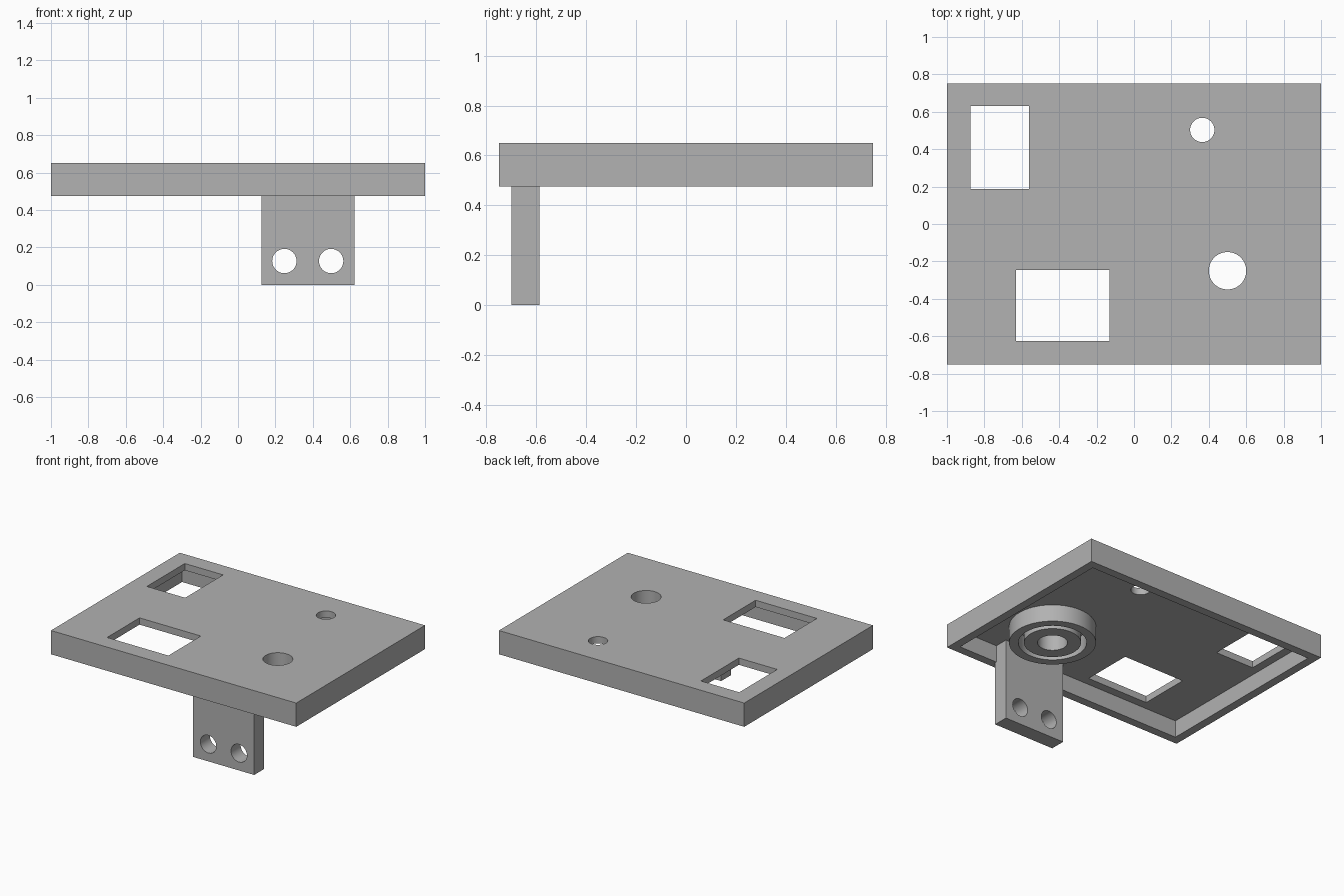
import bpy, math

if "Cube" in bpy.data.objects:
    bpy.data.objects.remove(bpy.data.objects["Cube"], do_unlink=True)

grey = bpy.data.materials.new("plain grey")
grey.use_nodes = True
grey.diffuse_color = (0.445, 0.445, 0.445, 1)
grey.node_tree.nodes["Principled BSDF"].inputs["Base Color"].default_value = grey.diffuse_color

RIM, FLOOR, TOP = 0.475, 0.6, 0.65   # rim underside, deck underside, deck top
WALL = 0.0625


def box(name, x0, x1, y0, y1, z0, z1):
    bpy.ops.mesh.primitive_cube_add(size=1, location=((x0 + x1) / 2, (y0 + y1) / 2, (z0 + z1) / 2))
    ob = bpy.context.object
    ob.name = name
    ob.scale = (x1 - x0, y1 - y0, z1 - z0)
    bpy.ops.object.transform_apply(location=False, rotation=False, scale=True)
    ob.data.materials.append(grey)
    return ob


def cylinder(name, centre, radius, depth, tilt=0):
    bpy.ops.mesh.primitive_cylinder_add(vertices=64, radius=radius, depth=depth,
                                        location=centre, rotation=(tilt, 0, 0))
    ob = bpy.context.object
    ob.name = name
    ob.data.materials.append(grey)
    return ob


def combine(ob, others, operation):
    """Apply each boolean and remove the helper object."""
    for other in others:
        mod = ob.modifiers.new("cut", "BOOLEAN")
        mod.operation, mod.object, mod.solver = operation, other, "EXACT"
        bpy.context.view_layer.objects.active = ob
        bpy.ops.object.modifier_apply(modifier=mod.name)
        bpy.data.objects.remove(other, do_unlink=True)


def finish(ob):
    bpy.ops.object.select_all(action="DESELECT")
    ob.select_set(True)
    bpy.context.view_layer.objects.active = ob
    bpy.ops.object.shade_smooth_by_angle(angle=math.radians(30))


# Hollow tray with its windows and round openings
tray = box("tray", -1, 1, -0.75, 0.75, RIM, TOP)
combine(tray, [
    box("hollow", -1 + WALL, 1 - WALL, -0.75 + WALL, 0.75 - WALL, RIM - 0.1, FLOOR),
    box("tall_window", -0.875, -0.5625, 0.1875, 0.63, RIM - 0.1, TOP + 0.1),
    box("wide_window", -0.63, -0.13, -0.625, -0.247, RIM - 0.1, TOP + 0.1),
    cylinder("small_hole", (0.365, 0.503, FLOOR), 0.065, 0.5),
    cylinder("large_hole", (0.5, -0.25, FLOOR), 0.1, 0.5),
], "DIFFERENCE")
finish(tray)

# Two concentric collars under the large hole
for name, outer, inner in (("outer_collar", 0.29, 0.228), ("inner_collar", 0.19, 0.1)):
    collar = cylinder(name, (0.5, -0.25, (RIM + FLOOR) / 2), outer, FLOOR - RIM)
    combine(collar, [cylinder("bore", (0.5, -0.25, FLOOR), inner, 0.5)], "DIFFERENCE")
    finish(collar)

# Hanging bracket with two bolt holes
bracket = box("bracket", 0.125, 0.622, -0.7, -0.588, 0, FLOOR)
combine(bracket, [cylinder("bolt_hole", (x, -0.65, 0.127), 0.065, 0.5, math.pi / 2)
                  for x in (0.248, 0.498)], "DIFFERENCE")
finish(bracket)
